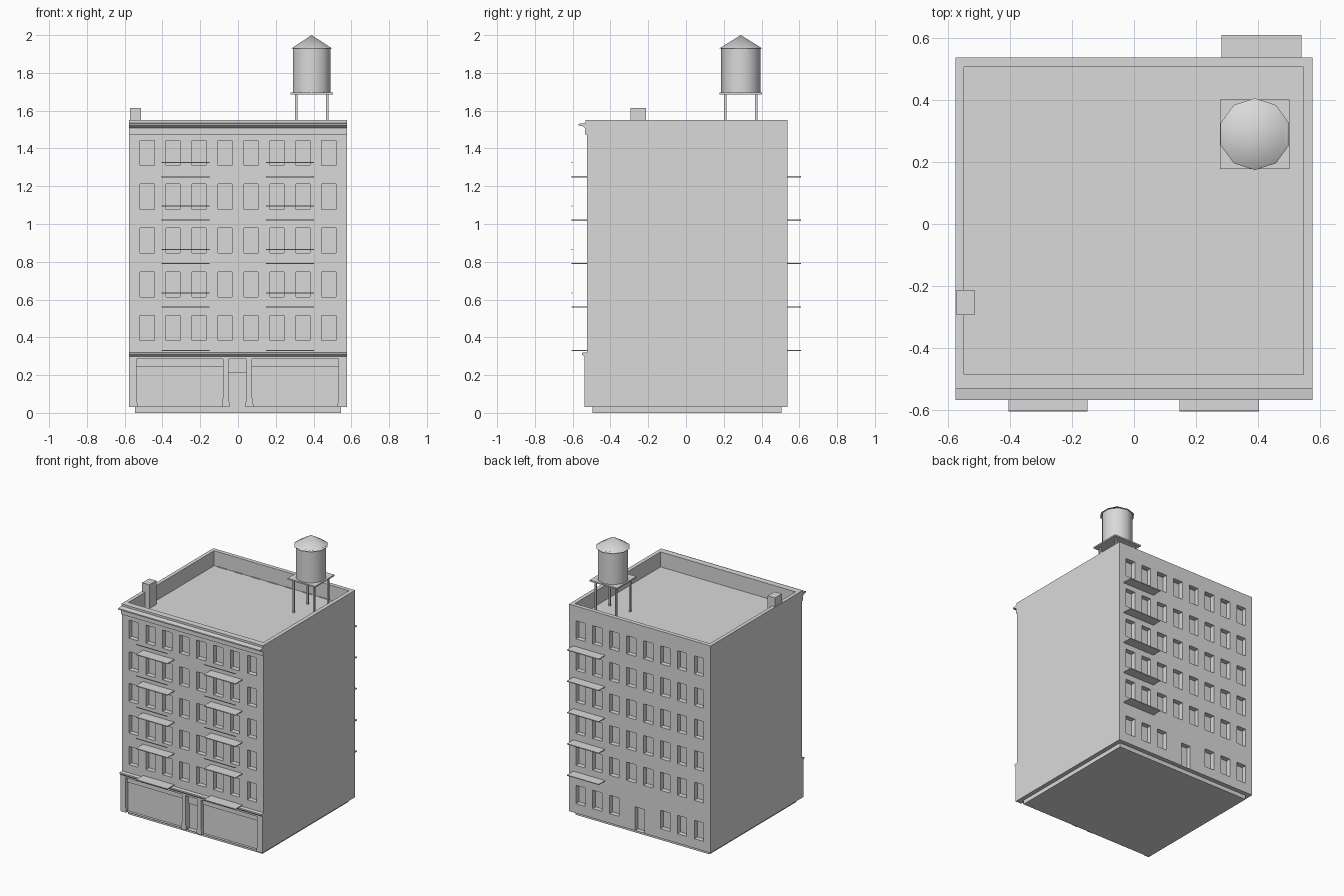
import bpy, bmesh, math
from mathutils import Vector

if "Cube" in bpy.data.objects:
    bpy.data.objects.remove(bpy.data.objects["Cube"])

MAT = bpy.data.materials.new("plain_grey")
MAT.diffuse_color = (0.7, 0.7, 0.7, 1)
MAT.use_nodes = True
MAT.node_tree.nodes["Principled BSDF"].inputs["Base Color"].default_value = MAT.diffuse_color

W, F, B = 0.576, -0.525, 0.537        # half width, front wall, back wall
Z0, TOP, ROOF = 0.03, 1.55, 1.44


def finish(name, bm, smooth=False):
    mesh = bpy.data.meshes.new(name)
    bm.to_mesh(mesh)
    bm.free()
    mesh.materials.append(MAT)
    for p in mesh.polygons:
        p.use_smooth = smooth and len(p.vertices) <= 4
    ob = bpy.data.objects.new(name, mesh)
    bpy.context.collection.objects.link(ob)
    return ob


def quad(bm, pts, n):
    f = bm.faces.new([bm.verts.new(p) for p in pts])
    f.normal_update()
    if f.normal.dot(Vector(n)) < 0:
        f.normal_flip()


def box(name, x0, x1, y0, y1, z0, z1):
    return prism(name, [(x0, z0), (x1, z0), (x1, z1), (x0, z1)],
                 lambda p, t: (p[0], t, p[1]), y0, y1)


def prism(name, profile, place, a, b):
    bm = bmesh.new()
    lo = [bm.verts.new(place(p, a)) for p in profile]
    hi = [bm.verts.new(place(p, b)) for p in profile]
    bm.faces.new(lo)
    bm.faces.new(hi)
    for i in range(len(lo)):
        j = (i + 1) % len(lo)
        bm.faces.new([lo[i], lo[j], hi[j], hi[i]])
    bmesh.ops.recalc_face_normals(bm, faces=bm.faces)
    return finish(name, bm)


def drum(name, r0, r1, z0, z1, cx, cy, sides=10):
    bm = bmesh.new()
    bmesh.ops.create_cone(bm, cap_ends=True, segments=sides, radius1=r0,
                          radius2=r1, depth=z1 - z0)
    bmesh.ops.translate(bm, verts=bm.verts, vec=(cx, cy, (z0 + z1) / 2))
    return finish(name, bm, True)


def wall(name, y, out, holes):
    """Flat wall with recesses; each hole is (x0, x1, z0, z1, depth)."""
    xs = sorted({-W, W} | {round(h[i], 4) for h in holes for i in (0, 1)})
    zs = sorted({Z0, TOP} | {round(h[i], 4) for h in holes for i in (2, 3)})
    nx, nz = len(xs) - 1, len(zs) - 1

    def depth(i, k):
        if not (0 <= i < nx and 0 <= k < nz):
            return 0.0
        x, z = (xs[i] + xs[i + 1]) / 2, (zs[k] + zs[k + 1]) / 2
        return next((h[4] for h in holes
                     if h[0] < x < h[1] and h[2] < z < h[3]), 0.0)

    bm = bmesh.new()
    for i in range(nx + 1):
        for k in range(nz + 1):
            d = depth(i, k)
            yd = y - out * d
            if i < nx and k < nz:
                quad(bm, [(xs[i], yd, zs[k]), (xs[i + 1], yd, zs[k]),
                          (xs[i + 1], yd, zs[k + 1]), (xs[i], yd, zs[k + 1])],
                     (0, out, 0))
            dl, db = depth(i - 1, k), depth(i, k - 1)
            if k < nz and dl != d:
                yl = y - out * dl
                quad(bm, [(xs[i], yd, zs[k]), (xs[i], yl, zs[k]),
                          (xs[i], yl, zs[k + 1]), (xs[i], yd, zs[k + 1])],
                     (d - dl, 0, 0))
            if i < nx and db != d:
                yb = y - out * db
                quad(bm, [(xs[i], yd, zs[k]), (xs[i], yb, zs[k]),
                          (xs[i + 1], yb, zs[k]), (xs[i + 1], yd, zs[k])],
                     (0, 0, d - db))
    bmesh.ops.remove_doubles(bm, verts=bm.verts, dist=1e-5)
    return finish(name, bm)


# Window grid shared by front and back
cols = [(c - 3.5) * 0.1375 for c in range(8)]
windows = [(x - 0.038, x + 0.038, 0.382 + 0.232 * r, 0.515 + 0.232 * r, 0.035)
           for x in cols for r in range(5)]

# Front wall: windows, two shop fronts with sign bands, entrance
shops = []
for a, b in ((-0.538, -0.08), (0.075, 0.533)):
    shops += [(a, b, Z0, 0.244, 0.02), (a, b, 0.244, 0.286, 0.01)]
shops += [(-0.05, 0.045, Z0, 0.215, 0.035), (-0.05, 0.045, 0.215, 0.286, 0.02)]
wall("front_wall", F, -1, windows + shops)

# Back wall: windows, six ground floor windows, back door
ground = [(x - 0.038, x + 0.038, 0.10, 0.235, 0.035)
          for x in cols[:3] + cols[5:]]
wall("back_wall", B, 1, windows + ground + [(-0.038, 0.038, Z0, 0.205, 0.035)])

# Side walls, parapet, roof and underside
bm = bmesh.new()
outer = [(-W, F), (W, F), (W, B), (-W, B)]
inner = [(-0.549, -0.486), (0.547, -0.486), (0.547, 0.507), (-0.549, 0.507)]
inward = [(0, 1, 0), (-1, 0, 0), (0, -1, 0), (1, 0, 0)]
for i in range(4):
    j = (i + 1) % 4
    if i % 2:
        quad(bm, [(*outer[i], Z0), (*outer[j], Z0), (*outer[j], TOP),
                  (*outer[i], TOP)], -Vector(inward[i]))
    quad(bm, [(*inner[i], ROOF), (*inner[j], ROOF), (*inner[j], TOP),
              (*inner[i], TOP)], inward[i])
    quad(bm, [(*outer[i], TOP), (*outer[j], TOP), (*inner[j], TOP),
              (*inner[i], TOP)], (0, 0, 1))
quad(bm, [(*p, ROOF) for p in inner], (0, 0, 1))
quad(bm, [(*p, Z0) for p in outer], (0, 0, -1))
bmesh.ops.remove_doubles(bm, verts=bm.verts, dist=1e-5)
finish("sides_and_roof", bm)

box("plinth", -0.545, 0.545, -0.495, 0.505, 0, Z0)


# Mouldings running along the front
def along_x(p, t):
    return (t, p[0], p[1])


prism("cornice", [(-0.515, 1.47), (-0.535, 1.475), (-0.535, 1.508),
                  (-0.548, 1.518), (-0.568, 1.521), (-0.568, 1.53),
                  (-0.531, 1.535), (-0.531, TOP), (-0.515, TOP)],
      along_x, -W, W)
prism("shop_ledge", [(-0.515, 0.286), (-0.538, 0.286), (-0.538, 0.298),
                     (-0.55, 0.308), (-0.55, 0.318), (-0.515, 0.322)],
      along_x, -W, W)

# Shop pillars with flared feet
for n, (a, b) in enumerate([(-W, -0.538), (-0.08, -0.05),
                            (0.045, 0.075), (0.533, W)]):
    fa, fb = max(a - 0.006, -W), min(b + 0.006, W)
    prism(f"shop_pillar_{n}", [(fa, Z0), (fb, Z0), (fb, 0.045), (b, 0.08),
                               (b, 0.286), (a, 0.286), (a, 0.08), (fa, 0.045)],
          lambda p, t: (p[0], t, p[1]), -0.538, -0.515)

# Fire escape landings, with thin rails on the front
for r in range(5):
    z = 0.33 + 0.23 * r
    for side, a, b in (("left", -0.405, -0.15), ("right", 0.147, 0.403)):
        box(f"front_landing_{side}_{r}", a, b, -0.605, F, z - 0.003, z + 0.003)
        if r:
            box(f"front_rail_{side}_{r}", a, b, -0.605, -0.601,
                z + 0.072, z + 0.077)
    box(f"back_landing_{r}", 0.282, 0.54, B, 0.61, z - 0.003, z + 0.003)

# Chimney
box("chimney", -0.572, -0.514, -0.294, -0.213, ROOF, 1.615)

# Water tank on a four-legged stand
cx, cy = 0.39, 0.29
for sx in (-1, 1):
    for sy in (-1, 1):
        x, y = cx + sx * 0.082, cy + sy * 0.082
        box(f"tank_leg_{sx}_{sy}", x - 0.006, x + 0.006, y - 0.006, y + 0.006,
            ROOF, 1.687)
box("tank_platform", cx - 0.112, cx + 0.112, cy - 0.112, cy + 0.112,
    1.685, 1.695)
drum("water_tank", 0.105, 0.105, 1.695, 1.935, cx, cy)
drum("tank_roof", 0.116, 0.0, 1.928, 2.0, cx, cy)
